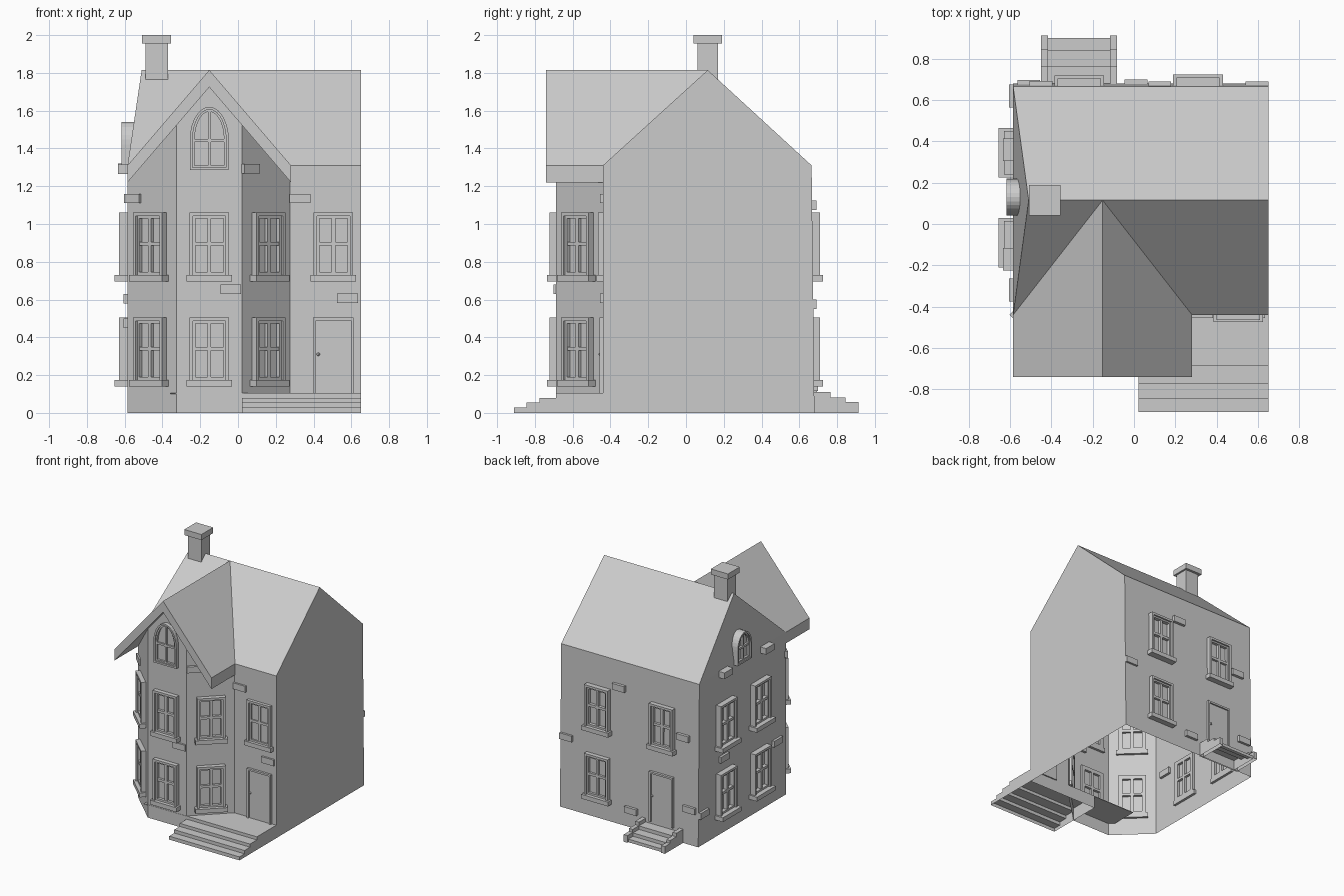
import bpy, bmesh, math
from mathutils import Matrix, Vector

cube = bpy.data.objects.get("Cube")
if cube:
    bpy.data.objects.remove(cube)

GREY = (0.6, 0.6, 0.6, 1)
plaster = bpy.data.materials.new("plain grey")
plaster.use_nodes = True
plaster.diffuse_color = GREY
plaster.node_tree.nodes["Principled BSDF"].inputs["Base Color"].default_value = GREY


def finish(name, bm, place=None, fix=True):
    if fix:
        bmesh.ops.recalc_face_normals(bm, faces=bm.faces)
    mesh = bpy.data.meshes.new(name)
    bm.to_mesh(mesh)
    bm.free()
    mesh.materials.append(plaster)
    ob = bpy.data.objects.new(name, mesh)
    if place:
        ob.matrix_world = place
    bpy.context.collection.objects.link(ob)
    return ob


def box(bm, x, y, z):
    """Box between the given (low, high) pairs."""
    size = Matrix.Diagonal((x[1] - x[0], y[1] - y[0], z[1] - z[0], 1))
    mid = Vector((sum(x) / 2, sum(y) / 2, sum(z) / 2))
    bmesh.ops.create_cube(bm, size=1, matrix=Matrix.Translation(mid) @ size)


def face(bm, *points):
    return bm.faces.new([bm.verts.new(p) for p in points])


def prism(bm, points, step):
    """Solid made by sweeping a flat outline along a vector."""
    cap = face(bm, *points)
    swept = bmesh.ops.extrude_face_region(bm, geom=[cap], use_keep_orig=True)
    moved = [v for v in swept["geom"] if isinstance(v, bmesh.types.BMVert)]
    bmesh.ops.translate(bm, verts=moved, vec=step)


def wall_spot(x, y, angle):
    """Local frame on a wall: -y points outward."""
    return Matrix.Translation((x, y, 0)) @ Matrix.Rotation(math.radians(angle), 4, 'Z')


# House dimensions
L, R, FRONT, BACK, BACK_TOP = -0.585, 0.65, -0.44, 0.68, 0.665
EAVE, RIDGE, RIDGE_Y = 1.31, 1.815, 0.115
BAY_X, BAY_HALF, BAY_Y, GABLE_Y, FASCIA = -0.152, 0.433, -0.687, -0.74, 0.09


def bay_point(dx, y):
    """Plan point of the bay and the height of its wall under the gable."""
    return BAY_X + dx, y, RIDGE - FASCIA - abs(dx) / BAY_HALF * (RIDGE - EAVE)


# Walls: open shell following the plan
bm = bmesh.new()
bay = [bay_point(-BAY_HALF, FRONT), bay_point(-0.173, BAY_Y), bay_point(0, BAY_Y),
       bay_point(0.173, BAY_Y), bay_point(BAY_HALF - 0.005, FRONT)]
plan = bay + [(bay[-1][0], FRONT, EAVE), (R, FRONT, EAVE)]
for (x1, y1, z1), (x2, y2, z2) in zip(plan, plan[1:]):
    if (x1, y1) != (x2, y2):
        face(bm, (x1, y1, 0), (x2, y2, 0), (x2, y2, z2), (x1, y1, z1))
face(bm, (R, FRONT, 0), (R, BACK, 0), (R, BACK_TOP, EAVE), (R, RIDGE_Y, RIDGE), (R, FRONT, EAVE))
face(bm, (R, BACK, 0), (L, BACK, 0), (L, BACK_TOP, EAVE), (R, BACK_TOP, EAVE))
face(bm, (L, BACK, 0), (L, FRONT, 0), (L, FRONT, EAVE), (L, BACK_TOP, EAVE))
finish("walls", bm, fix=False)

# Main roof with an inward-leaning gable on one end
bm = bmesh.new()
PEAK_L, PEAK_R = (-0.51, RIDGE_Y, RIDGE), (R, RIDGE_Y, RIDGE)
CROSS = (BAY_X, RIDGE_Y, RIDGE)
VALLEY = (BAY_X + BAY_HALF, FRONT, EAVE)
face(bm, (L, BACK_TOP, EAVE), PEAK_L, PEAK_R, (R, BACK_TOP, EAVE))
face(bm, VALLEY, (R, FRONT, EAVE), PEAK_R, CROSS)
face(bm, (L, FRONT, EAVE), CROSS, PEAK_L)
face(bm, (L, BACK_TOP, EAVE), (L, FRONT, EAVE), PEAK_L)
for s in (-1, 1):
    tri = [(BAY_X, FRONT, RIDGE), (BAY_X + s * BAY_HALF, FRONT, EAVE), CROSS]
    face(bm, *(tri if s > 0 else tri[::-1]))
finish("main_roof", bm, fix=False)

# Overhanging gable roof of the bay
bm = bmesh.new()
prism(bm, [(BAY_X - BAY_HALF, GABLE_Y, EAVE), (BAY_X, GABLE_Y, RIDGE),
           (BAY_X + BAY_HALF, GABLE_Y, EAVE), (BAY_X + BAY_HALF, GABLE_Y, EAVE - FASCIA),
           (BAY_X, GABLE_Y, RIDGE - FASCIA), (BAY_X - BAY_HALF, GABLE_Y, EAVE - FASCIA)],
      (0, FRONT - GABLE_Y, 0))
finish("bay_roof", bm)

# Chimney
bm = bmesh.new()
box(bm, (-0.49, -0.37), (0.06, 0.17), (1.6, 1.96))
box(bm, (-0.508, -0.355), (0.04, 0.19), (1.955, 2.0))
finish("chimney", bm)


def steps(name, x, edges, heights, wall, sign):
    """Hollow flight: each tread runs from its outer edge back to the wall."""
    bm = bmesh.new()
    outline = [(wall, 0)]
    for i, (y, h) in enumerate(zip(edges, heights)):
        outline += [(y, heights[i - 1] if i else 0), (y, h)]
    outline.append((wall, heights[-1]))
    prism(bm, [(x[0], sign * y, z) for y, z in outline], (x[1] - x[0], 0, 0))
    bm.normal_update()
    base = [f for f in bm.faces if max(v.co.z for v in f.verts) < 0.001]
    bmesh.ops.delete(bm, geom=base, context='FACES')
    finish(name, bm)


# Front porch, its floor under the bay, and the back stair with cheeks
steps("front_steps", (0.022, R), (0.91, 0.845, 0.775, 0.687), (0.028, 0.055, 0.08, 0.105), 0.44, -1)
bm = bmesh.new()
box(bm, (-0.36, 0.022), (BAY_Y - 0.002, FRONT), (0.1, 0.105))
finish("porch_floor", bm)
steps("back_steps", (-0.42, -0.115), (0.9, 0.84, 0.765), (0.025, 0.052, 0.08), 0.67, 1)
for side, x in (("left", -0.115), ("right", -0.45)):
    steps("back_step_cheek_" + side, (x, x + 0.033), (0.912, 0.845, 0.765), (0.058, 0.082, 0.11), 0.67, 1)


def window(name, place, z, depth=0.035, sill=0.05):
    """Framed four-pane window with a sill; z is the bottom of the frame."""
    bm = bmesh.new()
    w, h, inner = 0.105, 0.33, 0.02
    for edge, bar, d in ((0, 0.018, depth), (0.018, 0.013, depth - 0.013)):
        a, top = w - edge, z + h - edge
        for s in (-1, 1):
            box(bm, sorted((s * a, s * (a - bar))), (-d, inner), (z, top))
        box(bm, (-a, a), (-d, inner), (top - bar, top))
    box(bm, (-0.087, 0.087), (-depth + 0.013, inner), (z, z + 0.015))
    box(bm, (-0.01, 0.01), (-depth + 0.016, inner), (z, z + h - 0.02))
    box(bm, (-0.087, 0.087), (-depth + 0.016, inner), (z + 0.155, z + 0.175))
    box(bm, (-0.12, 0.12), (-sill, inner), (z - 0.035, z))
    finish(name, bm, place)


bay_angle = math.degrees(math.atan2(-BAY_Y + FRONT, BAY_HALF - 0.173))
BAY_MID = (BAY_HALF + 0.173) / 2
columns = [
    ("bay_centre", wall_spot(BAY_X, BAY_Y, 0), 2, {}),
    ("bay_left", wall_spot(BAY_X + BAY_MID, (BAY_Y + FRONT) / 2, bay_angle), 2, {}),
    ("bay_right", wall_spot(BAY_X - BAY_MID, (BAY_Y + FRONT) / 2, -bay_angle), 2, {}),
    ("side_rear", wall_spot(L, 0.345, -90), 2, dict(depth=0.045, sill=0.07)),
    ("side_front", wall_spot(L, -0.09, -90), 2, dict(depth=0.045, sill=0.07)),
    ("back_left", wall_spot(0.31, 0.675, 180), 2, {}),
    ("back_right", wall_spot(-0.265, 0.67, 180), 1, {}),
    ("front_left", wall_spot(0.505, FRONT, 0), 1, dict(depth=0.025, sill=0.035)),
]
for name, place, floors, size in columns:
    window("upper_window_" + name, place, 0.73, **size)
    if floors == 2:
        window("lower_window_" + name, place, 0.175, **size)


def arch_window(name, place, w, z0, spring, top, depth, pane):
    """Arched frame ring with glazing bars and a thin pane."""
    def outline(inset):
        arc = [math.pi * i / 14 for i in range(15)]
        return ([(-w + inset, z0 + inset), (w - inset, z0 + inset)] +
                [((w - inset) * math.cos(a), spring + (top - spring - inset) * math.sin(a)) for a in arc])
    bm = bmesh.new()
    for inset, bar, d in ((0, 0.014, depth), (0.014, 0.011, depth - 0.01)):
        out, inn = outline(inset), outline(inset + bar)
        loops = [[bm.verts.new((x, y, z)) for x, z in pts]
                 for pts, y in ((out, 0.04), (out, -d), (inn, -d), (inn, 0.04))]
        n = len(out)
        for a, b in zip(loops, loops[1:]):
            for i in range(n):
                j = (i + 1) % n
                bm.faces.new((a[i], a[j], b[j], b[i]))
    prism(bm, [(x, -pane, z) for x, z in outline(0.01)], (0, 0.004, 0))
    box(bm, (-0.008, 0.008), (-depth + 0.012, 0), (z0 + 0.01, top - 0.01))
    box(bm, (-w + 0.02, w - 0.02), (-depth + 0.012, 0), (spring - 0.012, spring + 0.004))
    finish(name, bm, place)


arch_window("front_arch_window", wall_spot(BAY_X, BAY_Y, 0), 0.103, 1.285, 1.445, 1.62, 0.03, 0.004)
arch_window("side_arch_window", wall_spot(-0.575, 0.13, -90), 0.09, 1.295, 1.42, 1.54, 0.042, 0.014)


def door(name, place):
    bm = bmesh.new()
    for s in (-1, 1):
        box(bm, sorted((s * 0.107, s * 0.092)), (-0.018, 0.01), (0.1, 0.505))
    box(bm, (-0.107, 0.107), (-0.018, 0.01), (0.49, 0.505))
    box(bm, (-0.092, 0.092), (-0.006, 0.01), (0.1, 0.49))
    bmesh.ops.create_uvsphere(bm, u_segments=8, v_segments=6, radius=0.009,
                              matrix=Matrix.Translation((-0.08, -0.014, 0.31)))
    finish(name, bm, place)


door("front_door", wall_spot(0.505, FRONT, 0))
door("back_door", wall_spot(-0.26, 0.676, 180))

# Scattered raised bricks: (x, y, wall angle, height, projection)
bricks = [
    (0.328, FRONT, 0, 1.135, 0.015), (0.58, FRONT, 0, 0.607, 0.015),
    (-0.038, BAY_Y, 0, 0.655, 0.015), (0.065, -0.655, bay_angle, 1.292, 0.015),
    (-0.553, -0.467, -bay_angle, 1.135, 0.015),
    (0.125, 0.67, 180, 1.1, 0.02), (0.595, 0.675, 180, 0.575, 0.015),
    (-0.45, 0.673, 180, 0.85, 0.02), (0.01, 0.68, 180, 0.14, 0.02), (-0.51, 0.677, 180, 0.285, 0.02),
    (L, 0.36, -90, 1.295, 0.05), (L, -0.17, -90, 1.29, 0.05),
    (L, 0.36, -90, 0.605, 0.02), (L, -0.32, -90, 0.475, 0.02), (L, 0.62, -90, 0.25, 0.02),
]
for i, (x, y, angle, z, out) in enumerate(bricks, 1):
    bm = bmesh.new()
    box(bm, (-0.055, 0.055), (-out, 0.02), (z - 0.025, z + 0.025))
    finish(f"brick_{i}", bm, wall_spot(x, y, angle))
